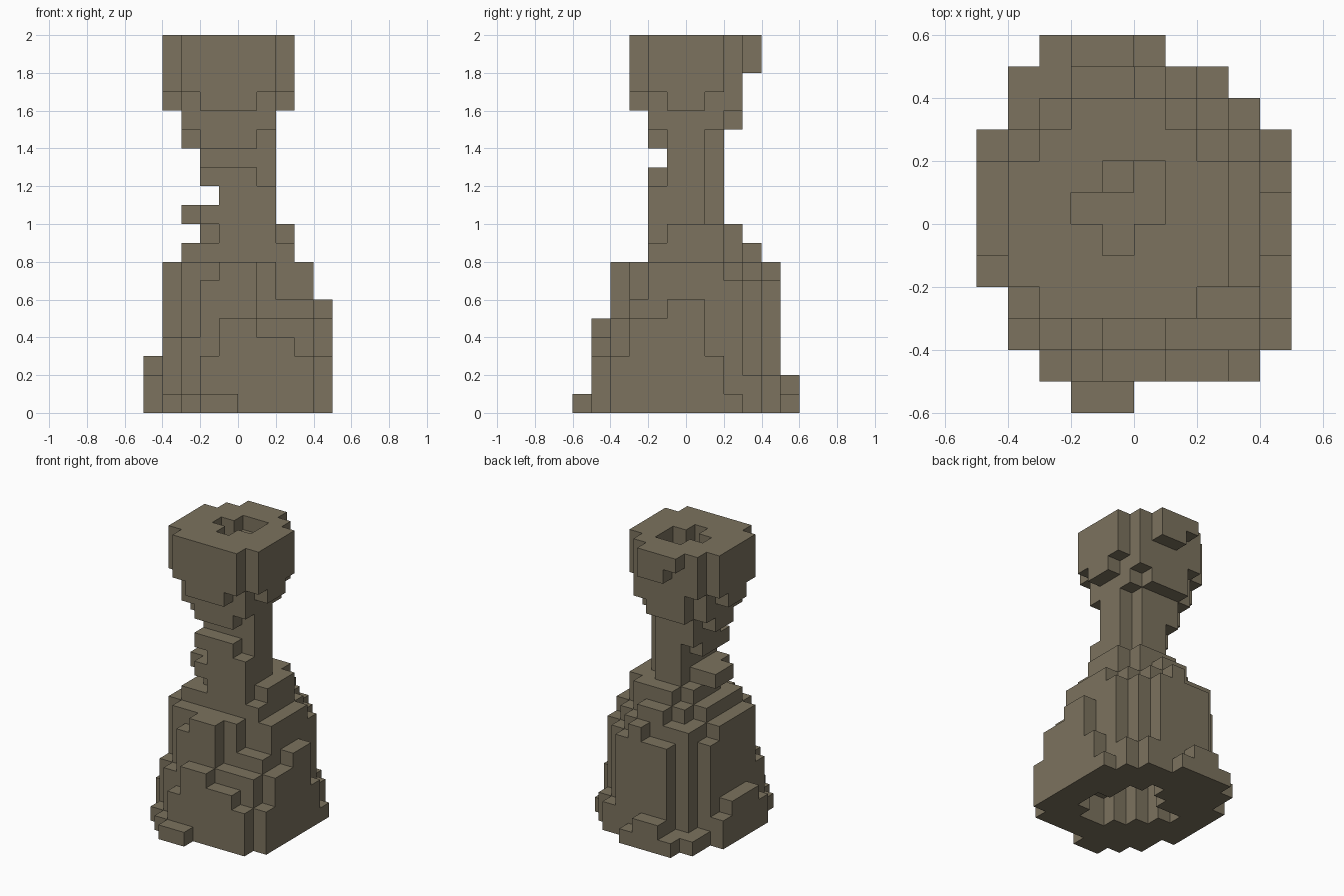
import bpy, bmesh, math

if "Cube" in bpy.data.objects:
    bpy.data.objects.remove(bpy.data.objects["Cube"], do_unlink=True)

U = 0.1  # size of one block

stone = bpy.data.materials.new("olive_brown_stone")
COLOR = (0.2, 0.17, 0.112, 1.0)
stone.diffuse_color = COLOR
stone.use_nodes = True
stone.node_tree.nodes["Principled BSDF"].inputs["Base Color"].default_value = COLOR

# Profile from the ground up, in blocks:
# height, x from, x to, y from, y to, front corner cut, back corner cut
TIERS = [
    (1, -5, 5, -5, 5, 2, 2),
    (2, -4, 5, -5, 5, 2, 2),
    (2, -4, 4, -4, 5, 1, 2),
    (2, -4, 4, -3, 5, 1, 2),
    (1, -4, 4, -3, 4, 1, 2),
    (1, -3, 3, -2, 4, 0, 2),
    (1, -2, 3, -2, 3, 1, 1),
    (3, -2, 2, -2, 2, 0, 1),
    (1, -2, 2, -1, 2, 0, 0),
    (1, -3, 2, -2, 2, 1, 1),
    (1, -3, 2, -2, 3, 0, 1),
    (1, -4, 3, -3, 3, 2, 2),
    (3, -4, 3, -3, 3, 1, 1),
]


def tier(x0, x1, y0, y1, front, back, z):
    """One layer: a rectangle with stair-stepped corners."""
    layer = set()
    for x in range(x0, x1):
        inset = min(x - x0, x1 - 1 - x)
        for y in range(y0, y1):
            if inset + y - y0 >= front and inset + y1 - 1 - y >= back:
                layer.add((x, y, z))
    return layer


def row(x0, x1, y, z):
    """A bar of blocks running left to right."""
    return {(x, y, z) for x in range(x0, x1)}


def column(x, y0, y1, z):
    """A bar of blocks running front to back."""
    return {(x, y, z) for y in range(y0, y1)}


solid = set()
level = 0
for height, *plan in TIERS:
    for z in range(level, level + height):
        solid |= tier(*plan, z)
    level += height

# front corner of the foot and skirt
for z in range(3):
    solid |= {(3, -5, z), (4, -4, z)}
for z in (3, 4):
    solid |= {(3, -4, z)} | column(4, -3, 1, z)

# toe, then front ridges climbing the skirt
solid |= row(-2, 0, -6, 0) | row(-1, 3, -5, 3) | row(-1, 1, -5, 4)
solid |= row(-2, 1, -4, 5) | row(-2, 1, -4, 6) | row(-1, 1, -4, 7)

# back lip of the foot and knob at the top of the skirt
solid |= row(-3, 1, 5, 0) | row(-2, 0, 5, 1) | row(0, 1, 4, 7)

# side ridges and the stub on the neck
solid |= column(-5, -2, 3, 1) | column(-5, -1, 2, 2)
solid |= column(4, -1, 1, 5) | column(-3, -1, 1, 10)

# back lip of the head
solid |= row(-1, 1, 3, 18) | row(-2, 1, 3, 19)

# single blocks filling corners
solid |= {(-4, 4, 0), (3, -3, 5), (-3, 3, 7), (1, 2, 16)}

# chipped corners of the foot, skirt and neck
solid -= {(-5, -3, 0), (4, 2, 1), (4, 2, 2), (3, 3, 2), (2, 4, 2),
          (-3, -4, 4), (-4, -3, 4), (2, -3, 6), (2, -3, 7), (1, 1, 13)}

# notches in the neck
solid -= column(-2, -2, 2, 11) | row(1, 2, -2, 12)


def enclosed(x, y, z):
    """True deep inside the foot or skirt, with thinner walls in the skirt."""
    wall = 2 if z < 3 else 1
    return z < 7 and all((x + i, y + j, z + k) in solid for k in (0, 1)
                         for i in (-wall, 0, wall) for j in (-wall, 0, wall))


# cavity under the foot
solid -= {cell for cell in solid if enclosed(*cell)}

# recess in the top of the head, with one shallow corner
for z in range(15, 20):
    solid -= row(-2, 1, 0, z) | {(-1, -1, z), (0, 1, z)}
solid.discard((-1, 1, 19))


def side(cell, axis, step):
    """Corners of one block face, wound to point outwards."""
    a, b = (axis + 1) % 3, (axis + 2) % 3
    corners = []
    for i, j in ((0, 0), (1, 0), (1, 1), (0, 1)):
        p = list(cell)
        p[axis] += max(step, 0)
        p[a] += i
        p[b] += j
        corners.append(tuple(p))
    return corners if step > 0 else corners[::-1]


def build(name, bottom, top):
    """Skin the blocks between two heights, keeping only outer faces."""
    bm = bmesh.new()
    verts = {}
    for cell in sorted(c for c in solid if bottom <= c[2] < top):
        for axis in range(3):
            for step in (-1, 1):
                other = list(cell)
                other[axis] += step
                if tuple(other) in solid:
                    continue
                face = []
                for p in side(cell, axis, step):
                    if p not in verts:
                        verts[p] = bm.verts.new([c * U for c in p])
                    face.append(verts[p])
                bm.faces.new(face)
    # merge coplanar block faces into large flat ones
    bmesh.ops.dissolve_limit(bm, angle_limit=math.radians(1),
                             verts=bm.verts[:], edges=bm.edges[:])
    mesh = bpy.data.meshes.new(name)
    bm.to_mesh(mesh)
    bm.free()
    mesh.materials.append(stone)
    bpy.context.collection.objects.link(bpy.data.objects.new(name, mesh))


build("foot", 0, 3)
build("skirt", 3, 8)
build("neck", 8, 16)
build("head", 16, 20)
